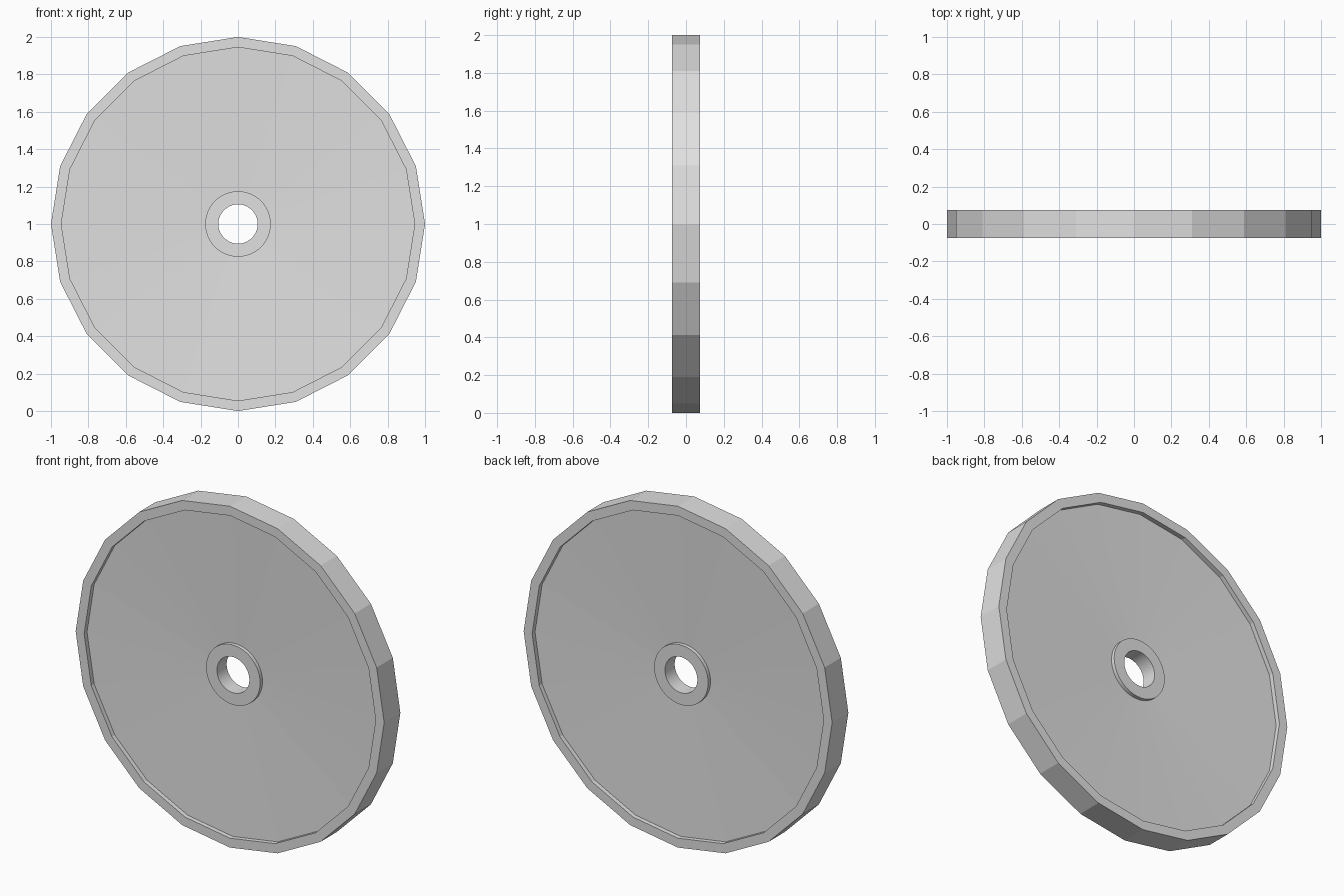
import bpy
import bmesh
import math

old = bpy.data.objects.get("Cube")
if old:
    bpy.data.objects.remove(old, do_unlink=True)

# Single flat colour
grey = bpy.data.materials.new("light_grey")
grey.use_nodes = True
colour = (0.75, 0.75, 0.75, 1)
grey.diffuse_color = colour
grey.node_tree.nodes["Principled BSDF"].inputs["Base Color"].default_value = colour


def lathe(name, profile, sides):
    """Spin a (radius, y) profile around the y axis through z = 1."""
    bm = bmesh.new()
    rings = []
    for i in range(sides):
        a = math.tau * i / sides
        rings.append([bm.verts.new((r * math.cos(a), y, 1 + r * math.sin(a)))
                      for r, y in profile])
    for i, ring in enumerate(rings):
        following = rings[(i + 1) % sides]
        for j in range(len(profile) - 1):
            bm.faces.new((ring[j], ring[j + 1], following[j + 1], following[j]))
    mesh = bpy.data.meshes.new(name)
    bm.to_mesh(mesh)
    bm.free()
    mesh.materials.append(grey)
    obj = bpy.data.objects.new(name, mesh)
    bpy.context.collection.objects.link(obj)
    return obj


SIDES = 20
RIM_OUT, RIM_IN = 1.0, 0.945
HUB_OUT, HUB_IN = 0.175, 0.105
RIM_Y, HUB_Y = 0.075, 0.045
WEB_RIM_Y, WEB_HUB_Y = 0.048, 0.023

# Faceted rim, open where the web joins it
lathe("rim", [(RIM_IN, -WEB_RIM_Y), (RIM_IN, -RIM_Y), (RIM_OUT, -RIM_Y),
              (RIM_OUT, RIM_Y), (RIM_IN, RIM_Y), (RIM_IN, WEB_RIM_Y)], SIDES)

# Recessed, slightly dished web on both sides
lathe("web_front", [(HUB_OUT, -WEB_HUB_Y), (RIM_IN, -WEB_RIM_Y)], SIDES)
lathe("web_back", [(RIM_IN, WEB_RIM_Y), (HUB_OUT, WEB_HUB_Y)], SIDES)

# Round raised hub with a through bore
hub = lathe("hub", [(HUB_OUT, 0), (HUB_OUT, HUB_Y), (HUB_IN, HUB_Y),
                    (HUB_IN, -HUB_Y), (HUB_OUT, -HUB_Y), (HUB_OUT, 0)], 64)

# Consistent outward normals on the closed hub, smooth round walls
bm = bmesh.new()
bm.from_mesh(hub.data)
bmesh.ops.remove_doubles(bm, verts=bm.verts, dist=0.0001)
bmesh.ops.recalc_face_normals(bm, faces=bm.faces)
bm.to_mesh(hub.data)
bm.free()
bpy.ops.object.select_all(action="DESELECT")
hub.select_set(True)
bpy.context.view_layer.objects.active = hub
bpy.ops.object.shade_smooth_by_angle(angle=math.radians(30))
